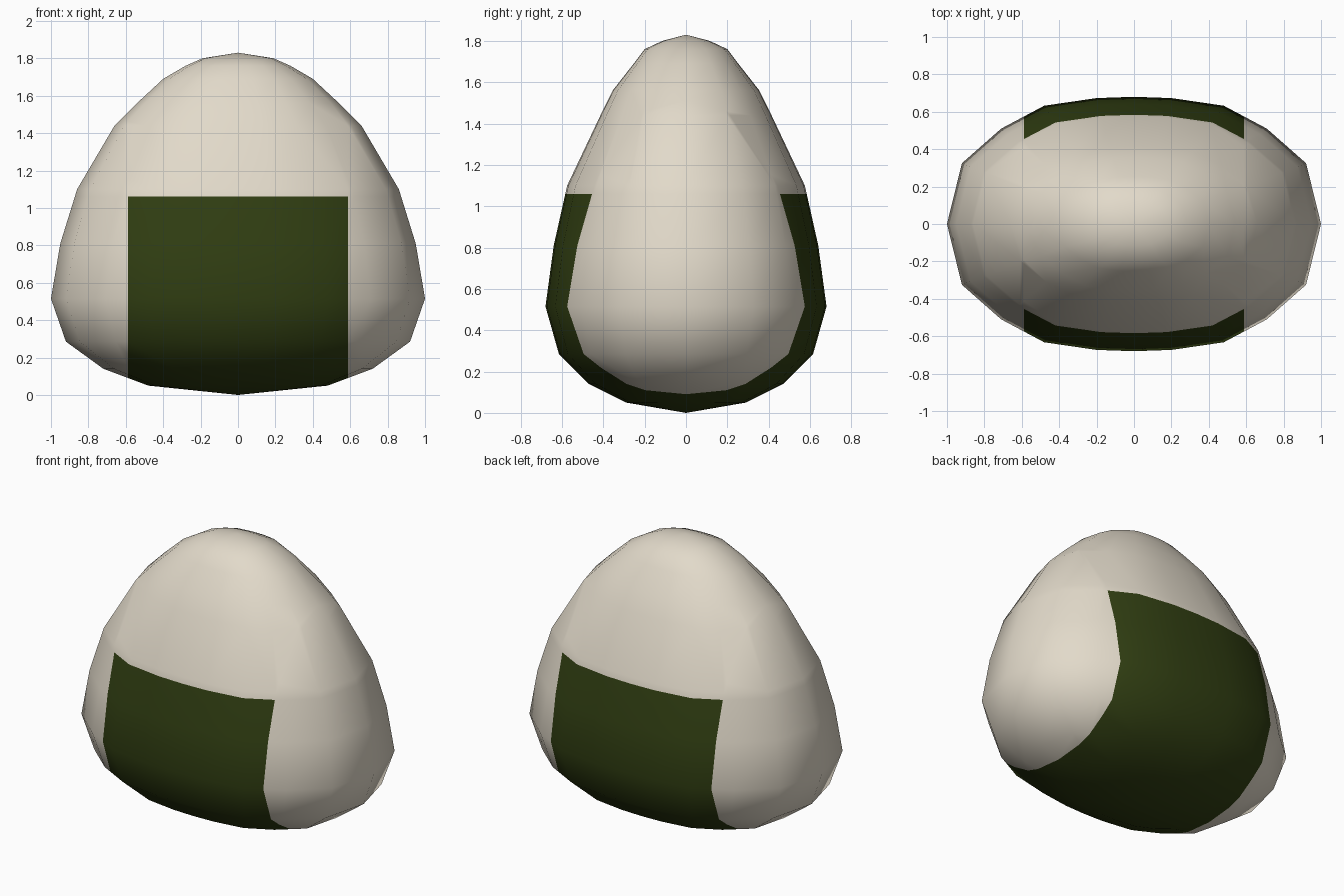
import bpy, bmesh

if "Cube" in bpy.data.objects:
    bpy.data.objects.remove(bpy.data.objects["Cube"])

def material(name, rgb):
    m = bpy.data.materials.new(name)
    m.diffuse_color = (*rgb, 1)
    m.use_nodes = True
    m.node_tree.nodes["Principled BSDF"].inputs["Base Color"].default_value = m.diffuse_color
    return m

rice = material("rice cream", (0.76, 0.70, 0.59))
seaweed = material("seaweed dark green", (0.030, 0.048, 0.006))

# Height, half width, half depth of each horizontal section
LEVELS = [(0.05, 0.48, 0.29), (0.14, 0.72, 0.47), (0.285, 0.92, 0.615),
          (0.515, 1.0, 0.68), (0.81, 0.95, 0.64), (1.10, 0.86, 0.575),
          (1.44, 0.66, 0.414), (1.56, 0.54, 0.355), (1.69, 0.40, 0.253),
          (1.76, 0.28, 0.20), (1.80, 0.19, 0.115)]
TOP = 1.83
# Quarter outline of a rounded oval, from the side to the front
QUARTER = [(1, 0), (0.92, 0.478), (0.71, 0.75), (0.48, 0.93), (0.2, 0.99), (0, 1)]
outline = (QUARTER[:-1] + [(-x, y) for x, y in QUARTER[:0:-1]]
           + [(-x, -y) for x, y in QUARTER[:-1]] + [(x, -y) for x, y in QUARTER[:0:-1]])

# Rice ball: loft the sections and close both poles
bm = bmesh.new()
rings = [[bm.verts.new((x * a, y * b, z)) for x, y in outline] for z, a, b in LEVELS]
bottom, top = bm.verts.new((0, 0, 0)), bm.verts.new((0, 0, TOP))
n = len(outline)
for i in range(n):
    j = (i + 1) % n
    bm.faces.new((bottom, rings[0][j], rings[0][i]))
    bm.faces.new((top, rings[-1][i], rings[-1][j]))
    for lo, hi in zip(rings, rings[1:]):
        bm.faces.new((lo[i], lo[j], hi[j], hi[i]))

# Cut the edges of the seaweed strip into the surface
HALF_W, HEIGHT = 0.588, 1.06
for co, no in (((HALF_W, 0, 0), (1, 0, 0)), ((-HALF_W, 0, 0), (1, 0, 0)),
               ((0, 0, HEIGHT), (0, 0, 1))):
    bmesh.ops.bisect_plane(bm, geom=bm.verts[:] + bm.edges[:] + bm.faces[:],
                           plane_co=co, plane_no=no, dist=1e-5)
bmesh.ops.recalc_face_normals(bm, faces=bm.faces[:])

# Seaweed wraps the lower middle, front to back and underneath
for f in bm.faces:
    c = f.calc_center_median()
    f.material_index = int(abs(c.x) < HALF_W and c.z < HEIGHT)
    f.smooth = True

mesh = bpy.data.meshes.new("rice_ball")
bm.to_mesh(mesh)
bm.free()
mesh.materials.append(rice)
mesh.materials.append(seaweed)
bpy.context.collection.objects.link(bpy.data.objects.new("rice_ball", mesh))
